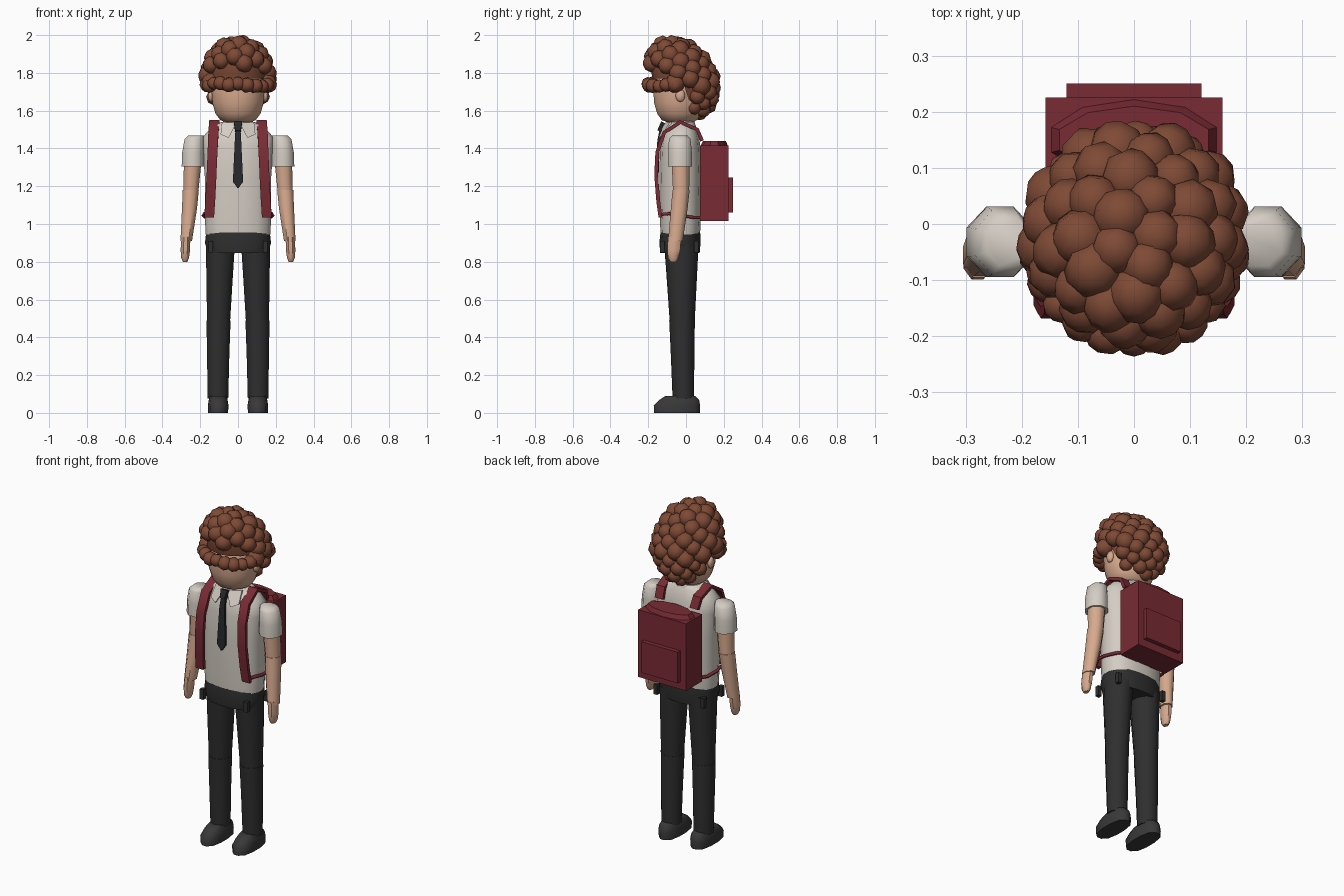
import bpy, bmesh, math, random
from mathutils import Vector, Matrix, Euler

if "Cube" in bpy.data.objects:
    bpy.data.objects.remove(bpy.data.objects["Cube"])

random.seed(4)


def material(name, rgb):
    m = bpy.data.materials.new(name)
    m.diffuse_color = (*rgb, 1)
    m.use_nodes = True
    m.node_tree.nodes["Principled BSDF"].inputs["Base Color"].default_value = m.diffuse_color
    return m


SKIN = material("skin", (0.68, 0.40, 0.27))
SHIRT = material("shirt_white", (0.66, 0.61, 0.55))
HAIR = material("hair_brown", (0.21, 0.068, 0.036))
RED = material("bag_red", (0.19, 0.024, 0.034))
DARK = material("trouser_black", (0.028, 0.028, 0.028))
TIE = material("tie_black", (0.02, 0.021, 0.024))
SHOE = material("shoe_grey", (0.04, 0.04, 0.04))


def finish(bm, name, mat, angle=50):
    """Smooth shading with sharp edges above the given angle."""
    bmesh.ops.recalc_face_normals(bm, faces=bm.faces[:])
    for f in bm.faces:
        f.smooth = True
    for e in bm.edges:
        e.smooth = e.calc_face_angle(0) < math.radians(angle)
    me = bpy.data.meshes.new(name)
    bm.to_mesh(me)
    bm.free()
    me.materials.append(mat)
    ob = bpy.data.objects.new(name, me)
    bpy.context.collection.objects.link(ob)
    return ob


def skin_rings(bm, rings):
    for a, b in zip(rings, rings[1:]):
        n = len(a)
        for i in range(n):
            j = (i + 1) % n
            bm.faces.new((a[i], a[j], b[j], b[i]))
    bm.faces.new(rings[0])
    bm.faces.new(rings[-1])


def loft(name, mat, sections, n=10, power=2.0, angle=50):
    """Stack of rounded sections given as (z, centre x, centre y, rx, ry)."""
    bm = bmesh.new()
    rings = []
    for z, cx, cy, rx, ry in sections:
        ring = []
        for i in range(n):
            t = 2 * math.pi * (i + 0.5) / n
            c, s = math.cos(t), math.sin(t)
            k = (abs(c) ** power + abs(s) ** power) ** (-1 / power)
            ring.append(bm.verts.new((cx + rx * k * c, cy + ry * k * s, z)))
        rings.append(ring)
    skin_rings(bm, rings)
    return finish(bm, name, mat, angle)


def ribbon(name, mat, path, thick):
    """Flat band along a path of (x, y, z, half width across x)."""
    bm = bmesh.new()
    rings = []
    for i, (x, y, z, w) in enumerate(path):
        a, b = path[max(i - 1, 0)], path[min(i + 1, len(path) - 1)]
        d = Vector((0, b[1] - a[1], b[2] - a[2])).normalized()
        o = Vector((0, d.z, -d.y)) * thick / 2
        p = Vector((x, y, z))
        w = Vector((w, 0, 0))
        rings.append([bm.verts.new(q) for q in (p - w - o, p + w - o, p + w + o, p - w + o)])
    skin_rings(bm, rings)
    return finish(bm, name, mat, 40)


def box(name, mat, lo, hi, bevel=0):
    bm = bmesh.new()
    lo, hi = Vector(lo), Vector(hi)
    bmesh.ops.create_cube(bm, size=1, matrix=Matrix.Translation((lo + hi) / 2) @ Matrix.Diagonal((*(hi - lo), 1)))
    if bevel:
        bmesh.ops.bevel(bm, geom=bm.edges[:], offset=bevel, segments=1, affect='EDGES')
    return finish(bm, name, mat, 30)


def ball(bm, pos, radii, rot=(0, 0, 0), seg=8, rings=6):
    m = Matrix.Translation(pos) @ Euler(rot).to_matrix().to_4x4() @ Matrix.Diagonal((*radii, 1))
    bmesh.ops.create_uvsphere(bm, u_segments=seg, v_segments=rings, radius=1, matrix=m)


# Head, neck and ears
loft("head", SKIN, [(1.535, 0, -.03, .06, .06), (1.55, 0, -.035, .095, .095), (1.585, 0, -.037, .122, .118),
                    (1.64, 0, -.038, .138, .133), (1.71, 0, -.038, .143, .138), (1.79, 0, -.035, .135, .13),
                    (1.86, 0, -.03, .09, .09)], n=16)
loft("neck", SKIN, [(1.47, 0, -.025, .065, .062), (1.58, 0, -.025, .06, .058)])
bm = bmesh.new()
for s in (1, -1):
    ball(bm, (s * .143, -.03, 1.68), (.016, .026, .034))
finish(bm, "ears", SKIN, 80)


# Hair: an under-layer plus curls spread over a leaning egg shape
def scalp(d, rx, ry, rz):
    return Vector((d.x * rx, d.y * ry - .02 - .3 * d.z * rz, 1.77 + d.z * rz))


bm = bmesh.new()
ball(bm, (0, 0, 0), (1, 1, 1), seg=16, rings=14)
for v in bm.verts:
    v.co = scalp(v.co, .157, .157, .19)
bmesh.ops.delete(bm, geom=[f for f in bm.faces
                           if f.calc_center_median().z < 1.75 and f.calc_center_median().y < .02], context='FACES')
finish(bm, "hair_base", HAIR, 80)

bm = bmesh.new()
COUNT = 84
for i in range(COUNT):
    z = 1 - 2 * (i + .5) / COUNT
    r, t = math.sqrt(1 - z * z), i * 2.39996
    p = scalp(Vector((r * math.cos(t), r * math.sin(t), z)), .16, .155, .185)
    front = p.y < -.1 and p.z < 1.83
    side = p.y < .025 and p.z < 1.74
    under = p.z < 1.64 and p.y < .04
    if front or side or under:
        continue
    s = random.uniform(.047, .056) if p.z > 1.72 else random.uniform(.038, .046)
    ball(bm, p, (s, s, s * .92), [random.uniform(0, 3) for _ in range(3)])
# Fringe curls across the forehead
for i in range(11):
    t = math.radians(-85 + 17 * i)
    p = (.165 * math.sin(t), -.045 - .155 * math.cos(t), 1.74 + random.uniform(-.012, .012))
    s = random.uniform(.034, .042)
    ball(bm, p, (s, s, s), [random.uniform(0, 3) for _ in range(3)])
finish(bm, "hair_curls", HAIR, 60)

# Shirt body and collar
loft("shirt", SHIRT, [(.945, 0, -.03, .172, .105), (1.0, 0, -.03, .175, .108), (1.25, 0, -.03, .177, .112),
                      (1.40, 0, -.03, .188, .108), (1.46, 0, -.028, .188, .098), (1.52, 0, -.025, .135, .078),
                      (1.54, 0, -.025, .09, .066)], n=16, power=2.5)
loft("collar_band", SHIRT, [(1.51, 0, -.028, .095, .085), (1.55, 0, -.025, .078, .07)], n=12)
for s in (1, -1):
    bm = bmesh.new()
    flap = [(.008, -.115, 1.535), (.085, -.085, 1.54), (.092, -.125, 1.475), (.05, -.146, 1.455)]
    rings = [[bm.verts.new((s * x, y + dy, z)) for x, y, z in flap] for dy in (0, .012)]
    skin_rings(bm, rings)
    finish(bm, "collar_flap", SHIRT, 30)

# Tie with a knot
ribbon("tie", TIE, [(0, -.132, 1.505, .013), (0, -.145, 1.44, .017), (0, -.153, 1.225, .027),
                    (0, -.153, 1.19, .003)], .014)
ribbon("tie_knot", TIE, [(0, -.118, 1.537, .022), (0, -.138, 1.49, .014)], .03)

# Hips with waistband
loft("hips", DARK, [(.847, 0, -.032, .16, .105), (.90, 0, -.032, .176, .11), (.955, 0, -.03, .17, .106)],
     n=16, power=2.5)

for s in (1, -1):
    # Belt loops
    for x, y in ((.145, -.125), (.155, .055)):
        box("belt_loop", DARK, (s * x - .012, y - .012, .85), (s * x + .012, y + .012, .91))

    # Sleeve, arm and hand
    loft("sleeve", SHIRT, [(1.468, s * .222, -.033, .045, .045), (1.45, s * .232, -.033, .055, .062),
                           (1.38, s * .238, -.032, .062, .068), (1.305, s * .239, -.032, .064, .068)], n=8)
    loft("upper_arm", SKIN, [(1.33, s * .24, -.028, .05, .052), (1.165, s * .25, -.026, .043, .046)], n=8)
    loft("forearm", SKIN, [(1.18, s * .25, -.026, .046, .049), (1.08, s * .257, -.036, .043, .048),
                           (.91, s * .274, -.056, .033, .042)], n=8)
    loft("hand", SKIN, [(.93, s * .276, -.06, .026, .038), (.86, s * .279, -.065, .027, .037),
                        (.82, s * .28, -.067, .022, .03), (.80, s * .28, -.067, .013, .018)], n=8)

    # Leg and shoe
    loft("upper_leg", DARK, [(.90, s * .092, -.025, .08, .092), (.78, s * .096, -.023, .076, .084),
                             (.48, s * .103, -.02, .064, .066)], n=10)
    loft("lower_leg", DARK, [(.49, s * .103, -.021, .067, .068), (.30, s * .105, -.018, .062, .062),
                             (.075, s * .106, -.014, .057, .057)], n=10)
    loft("shoe", SHOE, [(0, s * .105, -.048, .053, .122), (.04, s * .105, -.048, .055, .124),
                        (.07, s * .105, -.035, .05, .105), (.09, s * .105, -.03, .042, .08)], n=12, power=2.8)

    # Shoulder strap, then the thin webbing back to the bag
    ribbon("shoulder_strap", RED, [(s * .115, .085, 1.44, .026), (s * .12, .06, 1.50, .026),
                                   (s * .125, -.03, 1.54, .027), (s * .13, -.115, 1.485, .027),
                                   (s * .135, -.152, 1.38, .026), (s * .14, -.158, 1.26, .026),
                                   (s * .147, -.147, 1.12, .026), (s * .153, -.135, 1.035, .026)], .02)
    cu = bpy.data.curves.new("strap_webbing", 'CURVE')
    cu.dimensions = '3D'
    cu.bevel_depth = .009
    cu.bevel_resolution = 1
    sp = cu.splines.new('POLY')
    pts = [(.155, -.135, 1.05), (.178, -.09, 1.055), (.184, -.03, 1.045), (.17, .04, 1.035), (.14, .09, 1.035)]
    sp.points.add(len(pts) - 1)
    for q, (x, y, z) in zip(sp.points, pts):
        q.co = (s * x, y, z, 1)
    cu.materials.append(RED)
    bpy.context.collection.objects.link(bpy.data.objects.new("strap_webbing", cu))

# Backpack with raised lid and rear pocket
box("backpack", RED, (-.158, .075, 1.015), (.158, .225, 1.415))
loft("backpack_lid", RED, [(1.41, 0, .15, .158, .074), (1.44, 0, .15, .14, .06)], n=10)
box("backpack_pocket", RED, (-.12, .22, 1.06), (.12, .25, 1.245))
